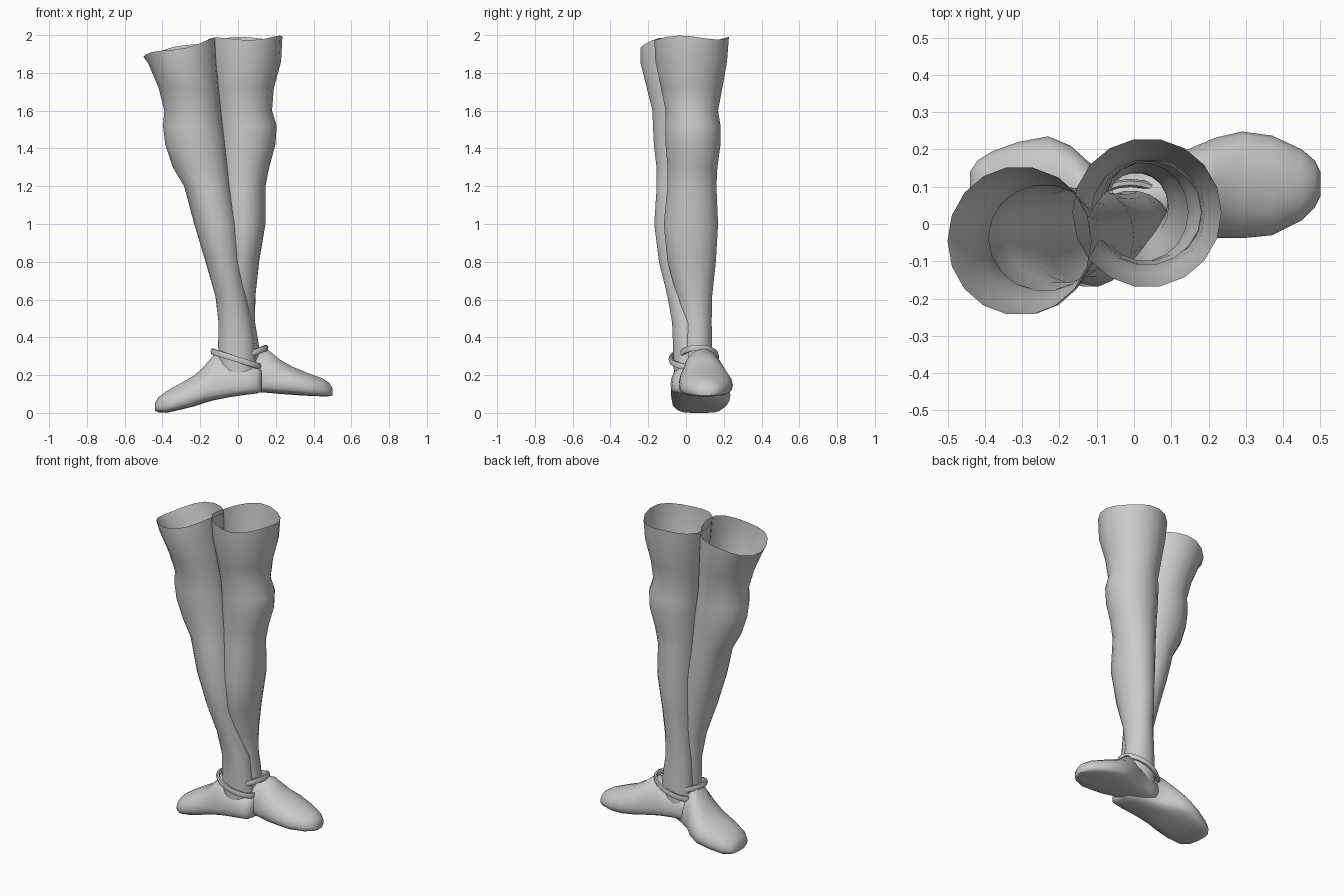
import bpy, bmesh, math
from mathutils import Vector

if "Cube" in bpy.data.objects:
    bpy.data.objects.remove(bpy.data.objects["Cube"])

skin = bpy.data.materials.new("plain grey")
skin.diffuse_color = (0.6, 0.6, 0.6, 1)
skin.use_nodes = True
skin.node_tree.nodes["Principled BSDF"].inputs["Base Color"].default_value = skin.diffuse_color
N = 18


def loft(name, rings, cap_start=False, cap_end=False, angle=60):
    """Skin a list of rings of points into one smooth object."""
    bm = bmesh.new()
    vs = [[bm.verts.new(p) for p in r] for r in rings]
    for a, b in zip(vs, vs[1:]):
        for i in range(len(a)):
            j = (i + 1) % len(a)
            bm.faces.new((a[i], a[j], b[j], b[i]))
    if cap_start:
        bm.faces.new(vs[0][::-1])
    if cap_end:
        bm.faces.new(vs[-1])
    bmesh.ops.recalc_face_normals(bm, faces=bm.faces)
    # open tubes: make sure the walls face outward
    f = bm.faces[0] if not cap_start else None
    if f:
        c = sum((Vector(p) for p in rings[0]), Vector()) / len(rings[0])
        if f.normal.dot(f.calc_center_median() - c) < 0:
            bmesh.ops.reverse_faces(bm, faces=bm.faces)
    me = bpy.data.meshes.new(name)
    bm.to_mesh(me)
    bm.free()
    ob = bpy.data.objects.new(name, me)
    bpy.context.collection.objects.link(ob)
    me.materials.append(skin)
    bpy.ops.object.select_all(action='DESELECT')
    ob.select_set(True)
    bpy.context.view_layer.objects.active = ob
    bpy.ops.object.shade_smooth_by_angle(angle=math.radians(angle))
    return ob


def leg(name, rows, tilt):
    """rows: z, x min, x max, y min, y max; the top rim is tilted and wavy."""
    rings = []
    for k, (z, x0, x1, y0, y1) in enumerate(rows):
        ring = []
        for i in range(N):
            t = 2 * math.pi * i / N
            dz = 0
            if k == 0:
                dz = tilt * math.cos(t) + 0.01 * math.cos(3 * t + 1)
            ring.append(((x0 + x1) / 2 + (x1 - x0) / 2 * math.cos(t),
                         (y0 + y1) / 2 + (y1 - y0) / 2 * math.sin(t), z + dz))
        rings.append(ring)
    return loft(name, rings)


def shoe(name, rows):
    """rows: x, y min, y max, sole z, top z; flat sole and rounded upper."""
    rings = []
    for x, y0, y1, z0, z1 in rows:
        zm = z0 + min(0.36 * (z1 - z0), 0.06)
        ring = []
        for i in range(N):
            t = 2 * math.pi * i / N
            c, s = math.cos(t), math.sin(t)
            if s < 0:  # squarer underside
                c = math.copysign(abs(c) ** 0.6, c)
                z = zm - (zm - z0) * abs(s) ** 0.6
            else:
                z = zm + (z1 - zm) * s
            ring.append((x, (y0 + y1) / 2 + (y1 - y0) / 2 * c, z))
        rings.append(ring)
    return loft(name, rings, True, True)


def strap(name, x_low, z_low, x_high, z_high, y0, y1):
    """Thin band round the ankle, rising towards the instep."""
    rings = []
    for i in range(25):
        t = 2 * math.pi * i / 24
        u = (1 + math.cos(t)) / 2
        c = Vector((x_low + (x_high - x_low) * u, (y0 + y1) / 2 + (y1 - y0) / 2 * math.sin(t),
                    z_low + (z_high - z_low) * u))
        out = Vector((math.cos(t) * math.copysign(1, x_high - x_low), math.sin(t), 0))
        up = Vector((0, 0, 1))
        rings.append([c + out * 0.011 * math.cos(a) + up * 0.018 * math.sin(a)
                      for a in (k * math.pi / 3 for k in range(6))])
    return loft(name, rings)


# Front leg, leaning inward to the ankle
leg("front_leg", [
    (1.935, -.50, -.115, -.245, .155), (1.85, -.475, -.11, -.243, .15),
    (1.72, -.42, -.10, -.21, .125), (1.6, -.39, -.09, -.18, .105),
    (1.52, -.397, -.08, -.177, .105), (1.42, -.385, -.065, -.172, .105),
    (1.3, -.345, -.05, -.158, .10), (1.2, -.285, -.04, -.157, .095),
    (1.0, -.232, 0.0, -.17, .10), (.8, -.172, .015, -.145, .085),
    (.62, -.12, .045, -.10, .08), (.48, -.103, .075, -.075, .085),
    (.36, -.105, .09, -.07, .09), (.2, -.10, .10, -.065, .085)], 0.045)

# Rear leg, nearly upright
leg("rear_leg", [
    (1.982, -.165, .235, -.17, .23), (1.86, -.155, .228, -.165, .22),
    (1.72, -.13, .19, -.135, .195), (1.6, -.115, .18, -.11, .172),
    (1.52, -.11, .205, -.112, .185), (1.42, -.105, .198, -.11, .185),
    (1.3, -.10, .165, -.10, .168), (1.2, -.095, .145, -.10, .163),
    (1.0, -.085, .145, -.12, .172), (.8, -.08, .112, -.10, .16),
    (.62, -.075, .092, -.05, .14), (.48, -.08, .09, -.025, .137),
    (.36, -.085, .11, -.025, .14), (.2, -.09, .11, -.02, .14)], 0.006)

# Shoes, toes turned out to either side
shoe("front_shoe", [
    (-.44, .03, .14, .012, .05), (-.42, -.02, .17, .003, .085),
    (-.38, -.055, .195, .0, .115), (-.31, -.075, .22, .015, .155),
    (-.23, -.08, .235, .035, .20), (-.17, -.08, .21, .055, .26),
    (-.12, -.08, .165, .068, .32), (-.05, -.08, .13, .082, .28),
    (.04, -.082, .10, .095, .255), (.10, -.075, .085, .102, .25),
    (.125, -.045, .055, .115, .23)])
shoe("rear_shoe", [
    (.50, .075, .14, .092, .13), (.485, .045, .17, .088, .158),
    (.45, .01, .20, .087, .182), (.37, -.03, .237, .09, .212),
    (.29, -.038, .248, .095, .245), (.22, -.038, .232, .10, .285),
    (.155, -.025, .205, .106, .34), (.09, -.02, .175, .11, .31),
    (.0, -.015, .15, .113, .27), (-.08, -.005, .135, .113, .26),
    (-.11, .025, .105, .125, .24)])

# Ankle straps
strap("front_strap", .115, .245, -.135, .325, -.082, .11)
strap("rear_strap", -.10, .25, .15, .345, -.03, .165)
